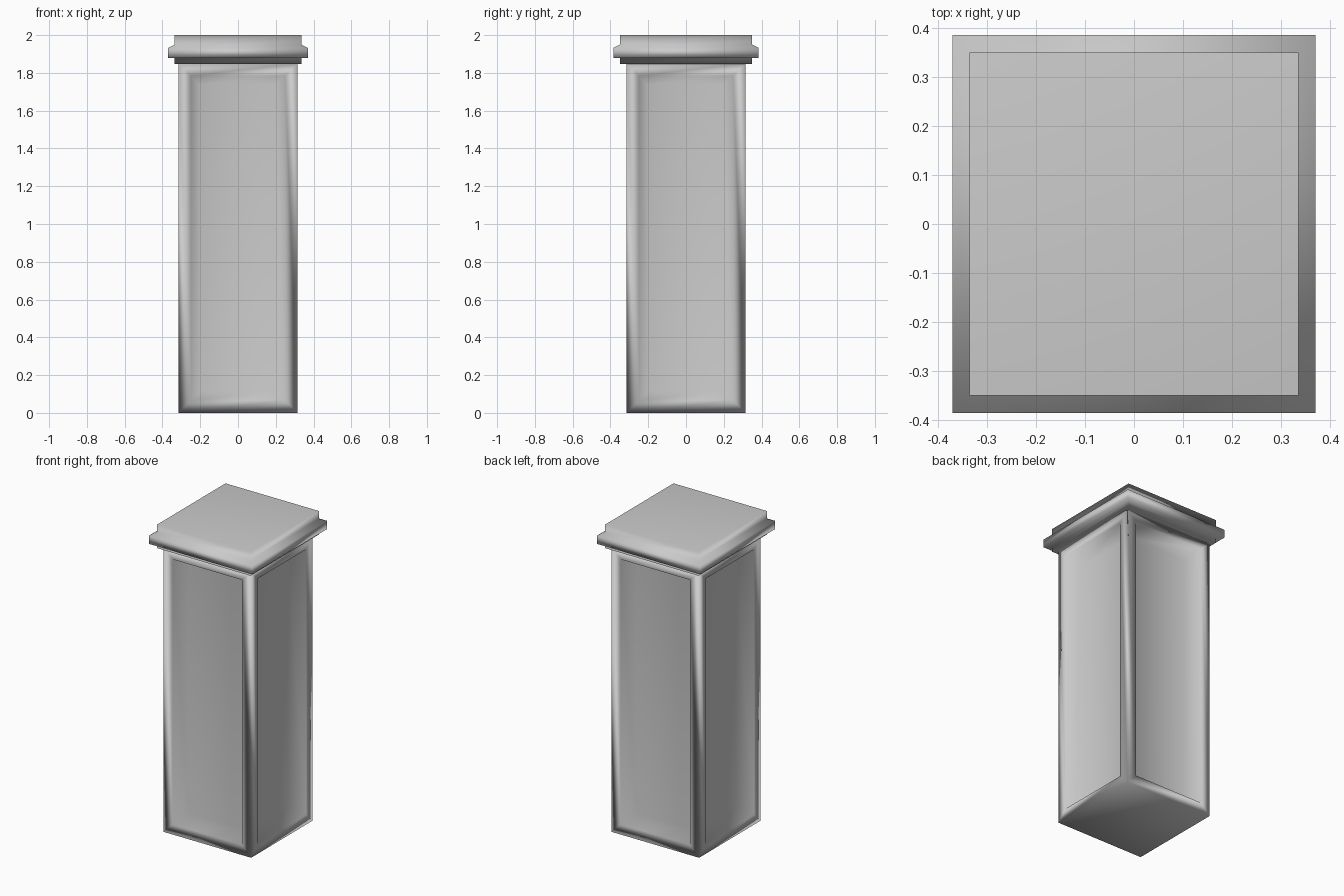
import bpy, bmesh
from mathutils import Matrix

if "Cube" in bpy.data.objects:
    bpy.data.objects.remove(bpy.data.objects["Cube"])


def finish(name, bm):
    bmesh.ops.recalc_face_normals(bm, faces=bm.faces)
    for f in bm.faces:
        f.smooth = True
    mesh = bpy.data.meshes.new(name)
    bm.to_mesh(mesh)
    bm.free()
    obj = bpy.data.objects.new(name, mesh)
    bpy.context.collection.objects.link(obj)
    # Large faces dominate the shading so the panels look flat
    obj.modifiers.new("weighted_normals", 'WEIGHTED_NORMAL').mode = 'FACE_AREA'
    return obj


# Pillar shaft with a sunken, steep-edged panel on each of its four sides
W, H = 0.63, 1.85
bm = bmesh.new()
bmesh.ops.create_cube(bm, size=1, matrix=Matrix.Translation((0, 0, H / 2)) @ Matrix.Diagonal((W, W, H, 1)))
bm.normal_update()
sides = [f for f in bm.faces if abs(f.normal.z) < 0.5]
bmesh.ops.inset_individual(bm, faces=sides, thickness=0.066, depth=0, use_even_offset=True)
bmesh.ops.inset_individual(bm, faces=sides, thickness=0.048, depth=-0.1, use_even_offset=True)
finish("pillar_shaft", bm)

# Moulded cap: rectangular rings stacked along a profile of (overhang, z)
profile = [(0, 1.847), (0, 1.879), (0.035, 1.879), (0.035, 1.932), (0, 1.95), (0, 2.0)]
HX, HY = 0.335, 0.35
bm = bmesh.new()
rings = [[bm.verts.new((sx * (HX + o), sy * (HY + o), z))
          for sx, sy in ((-1, -1), (1, -1), (1, 1), (-1, 1))] for o, z in profile]
for a, b in zip(rings, rings[1:]):
    for i in range(4):
        j = (i + 1) % 4
        bm.faces.new((a[i], a[j], b[j], b[i]))
bm.faces.new(rings[0][::-1])
bm.faces.new(rings[-1])
finish("pillar_cap", bm)
